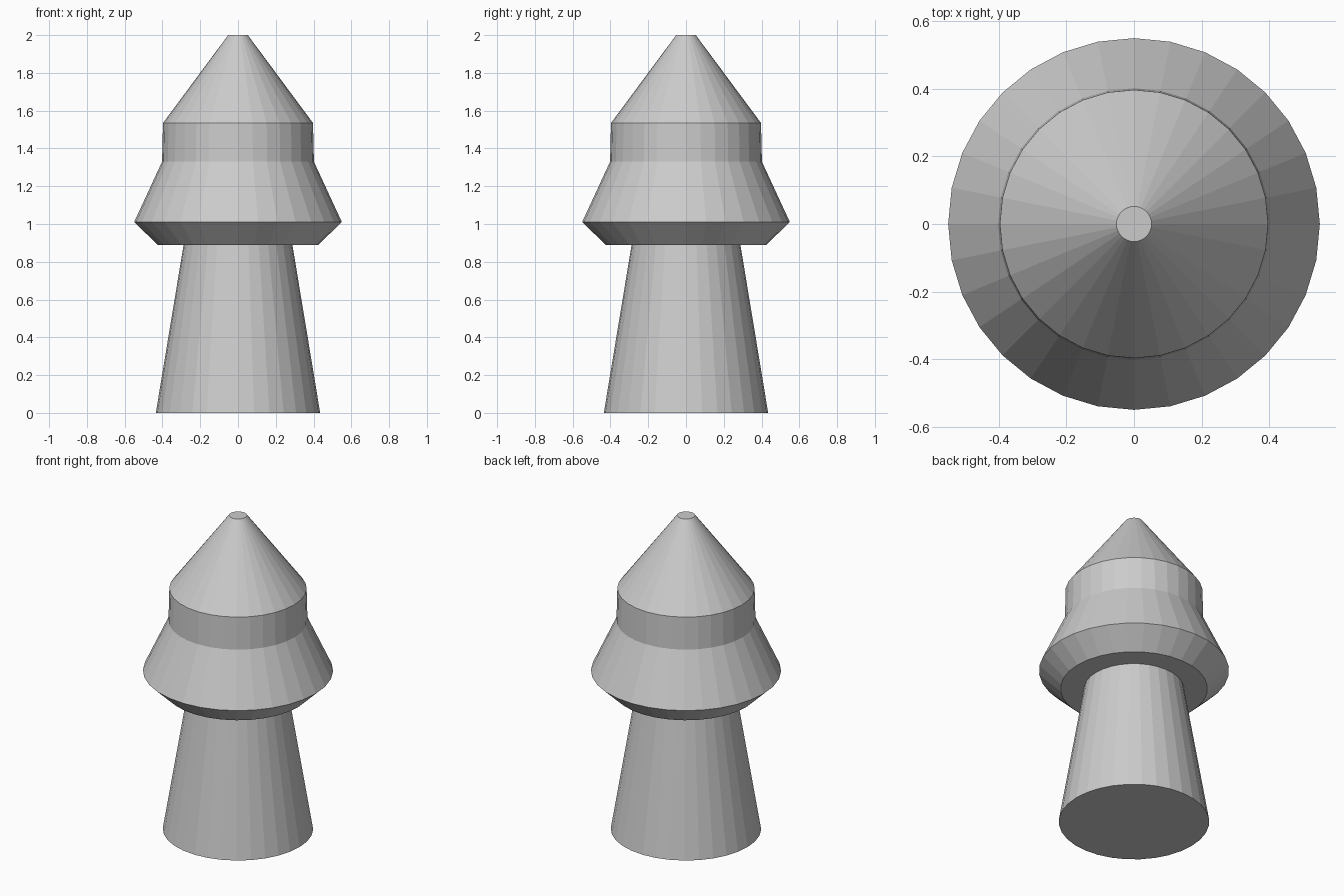
import bpy
import bmesh
from math import cos, sin, tau

if "Cube" in bpy.data.objects:
    bpy.data.objects.remove(bpy.data.objects["Cube"])

SIDES = 32


def lathe(name, profile):
    """Turn a (radius, height) profile around z into a closed, flat-shaded solid."""
    bm = bmesh.new()
    rings = [[bm.verts.new((r * cos(tau * i / SIDES), r * sin(tau * i / SIDES), z))
              for i in range(SIDES)] for r, z in profile]
    for low, high in zip(rings, rings[1:]):
        for i in range(SIDES):
            j = (i + 1) % SIDES
            bm.faces.new((low[i], low[j], high[j], high[i]))
    bm.faces.new(rings[0][::-1])
    bm.faces.new(rings[-1])
    mesh = bpy.data.meshes.new(name)
    bm.to_mesh(mesh)
    bm.free()
    obj = bpy.data.objects.new(name, mesh)
    bpy.context.collection.objects.link(obj)
    return obj


lathe("turned_post", [
    (0.435, 0.0), (0.288, 0.89),     # tapered stem
    (0.425, 0.89), (0.55, 1.01),     # flat underside and flared rim
    (0.402, 1.33), (0.397, 1.535),   # sloping shoulder and collar
    (0.052, 2.0),                    # pointed roof with a blunt tip
])
